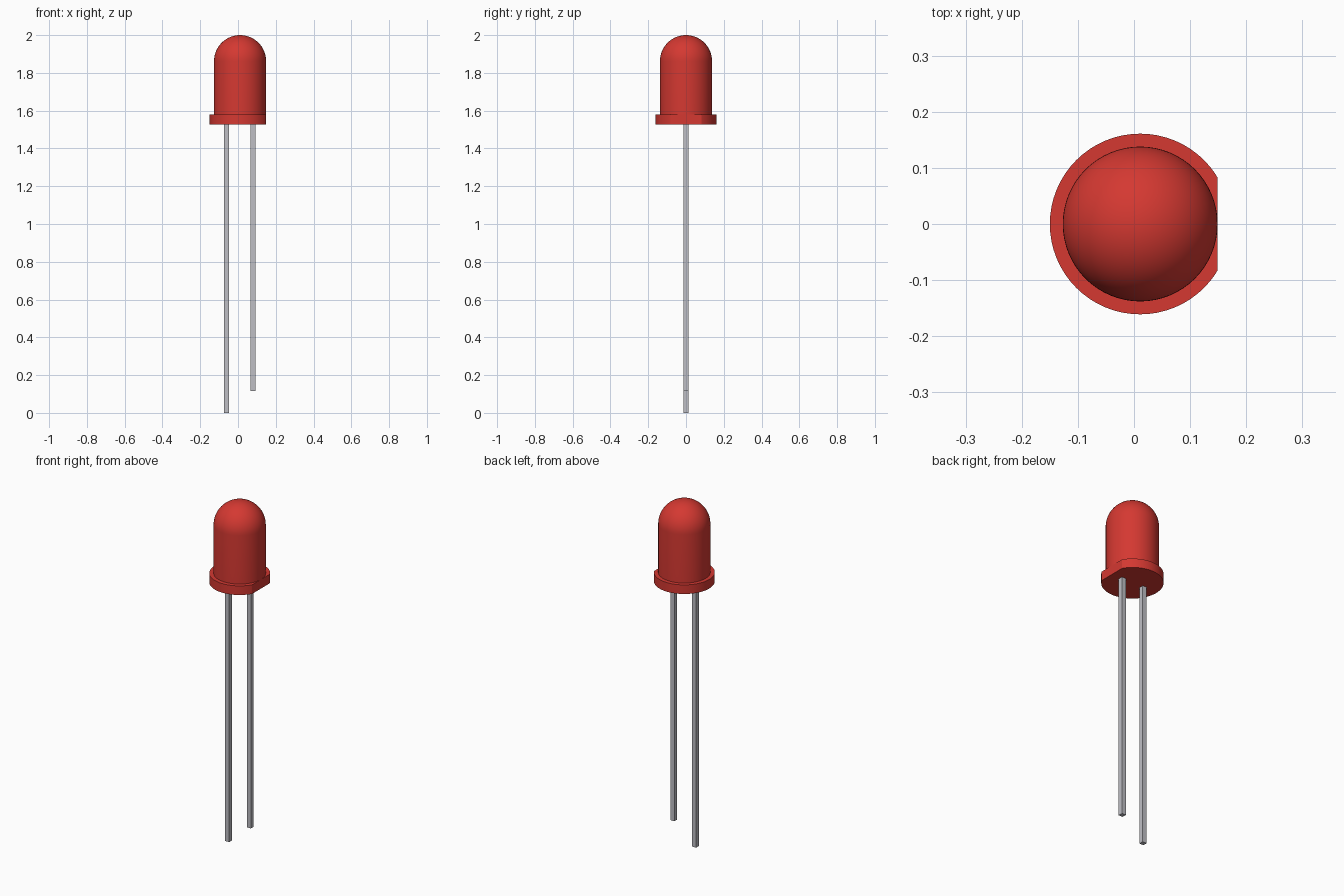
import bpy
import bmesh
import math
from mathutils import Vector

cube = bpy.data.objects.get("Cube")
if cube:
    bpy.data.objects.remove(cube, do_unlink=True)

AXIS_X = 0.011       # centre line of the lens
LENS_R = 0.138
FLANGE_R = 0.161
FLANGE_Z = 1.527
LENS_Z = 1.58
TOP_Z = 2.0
FLAT_X = 0.149
SEGMENTS = 64


def make_material(name, color):
    mat = bpy.data.materials.new(name)
    mat.use_nodes = True
    mat.diffuse_color = color
    mat.node_tree.nodes["Principled BSDF"].inputs["Base Color"].default_value = color
    return mat


def finish(bm, name, mat, smooth=True):
    bmesh.ops.recalc_face_normals(bm, faces=bm.faces)
    mesh = bpy.data.meshes.new(name)
    bm.to_mesh(mesh)
    bm.free()
    mesh.materials.append(mat)
    obj = bpy.data.objects.new(name, mesh)
    bpy.context.collection.objects.link(obj)
    if smooth:
        bpy.ops.object.select_all(action='DESELECT')
        obj.select_set(True)
        bpy.context.view_layer.objects.active = obj
        bpy.ops.object.shade_smooth_by_angle(angle=math.radians(30))
    return obj


red = make_material("red plastic", (0.66, 0.04, 0.031, 1))
metal = make_material("grey metal", (0.52, 0.52, 0.56, 1))

# Lens: straight wall and hemispherical dome, spun around the centre line
bm = bmesh.new()
dome_z = TOP_Z - LENS_R
steps = 16
profile = [(LENS_R, LENS_Z - 0.01)]
for i in range(steps + 1):
    a = math.pi / 2 * i / steps
    profile.append((LENS_R * math.cos(a), dome_z + LENS_R * math.sin(a)))
verts = [bm.verts.new((AXIS_X + r, 0, z)) for r, z in profile]
edges = [bm.edges.new(pair) for pair in zip(verts, verts[1:])]
bmesh.ops.spin(bm, geom=verts + edges, cent=(AXIS_X, 0, 0), axis=(0, 0, 1),
               angle=math.tau, steps=SEGMENTS)
bmesh.ops.remove_doubles(bm, verts=bm.verts, dist=0.0001)
finish(bm, "lens", red)

# Flange: disc with one side cut flat
bm = bmesh.new()
bmesh.ops.create_cone(bm, cap_ends=True, segments=SEGMENTS, radius1=FLANGE_R,
                      radius2=FLANGE_R, depth=LENS_Z - FLANGE_Z)
bmesh.ops.translate(bm, verts=bm.verts,
                    vec=(AXIS_X, 0, (LENS_Z + FLANGE_Z) / 2))
bmesh.ops.bisect_plane(bm, geom=bm.verts[:] + bm.edges[:] + bm.faces[:],
                       plane_co=(FLAT_X, 0, 0), plane_no=(1, 0, 0),
                       clear_outer=True)
bmesh.ops.holes_fill(bm, edges=[e for e in bm.edges if e.is_boundary])
finish(bm, "flange", red)

# Leads: square wires of unequal length
for name, x, bottom in (("long_lead", -0.061, 0.0), ("short_lead", 0.079, 0.117)):
    bm = bmesh.new()
    bmesh.ops.create_cube(bm, size=1)
    bmesh.ops.scale(bm, verts=bm.verts, vec=(0.026, 0.026, FLANGE_Z - bottom))
    bmesh.ops.translate(bm, verts=bm.verts,
                        vec=Vector((x, 0, (FLANGE_Z + bottom) / 2)))
    finish(bm, name, metal, smooth=False)
